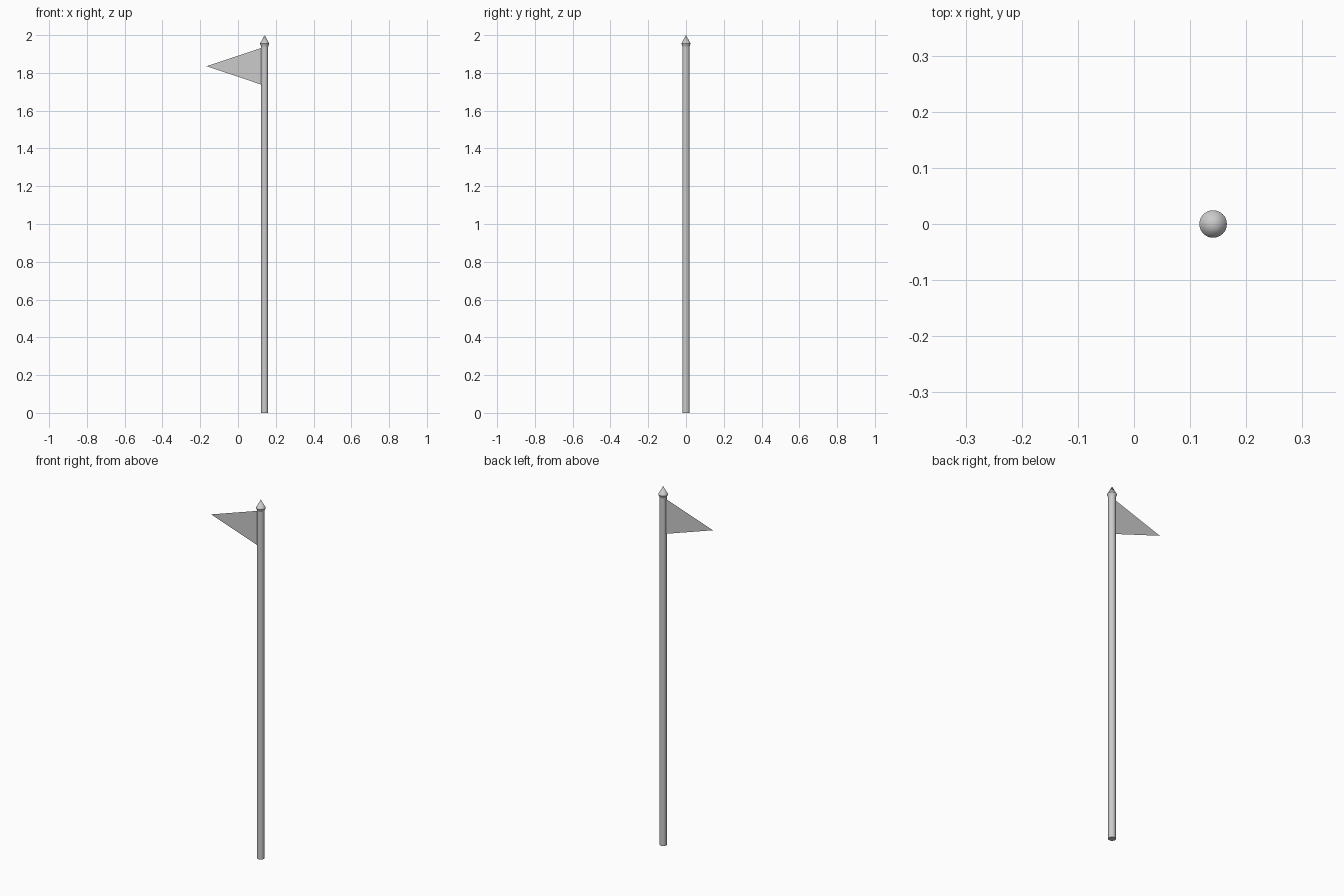
import bpy, bmesh, math

if "Cube" in bpy.data.objects:
    bpy.data.objects.remove(bpy.data.objects["Cube"])

POLE_X = 0.141
SIDES = 32


def lathe(name, profile):
    """Revolve (radius, z) points around the pole axis, closing both ends."""
    bm = bmesh.new()
    rings = []
    for r, z in profile:
        n = SIDES if r > 0 else 1
        rings.append([bm.verts.new((r * math.cos(2 * math.pi * i / SIDES),
                                    r * math.sin(2 * math.pi * i / SIDES), z))
                      for i in range(n)])
    for low, high in zip(rings, rings[1:]):
        for i in range(SIDES):
            j = (i + 1) % SIDES
            if len(high) == 1:
                bm.faces.new((low[i], low[j], high[0]))
            else:
                bm.faces.new((low[i], low[j], high[j], high[i]))
    bm.faces.new(rings[0][::-1])
    if len(rings[-1]) > 1:
        bm.faces.new(rings[-1])
    return add_object(name, bm, (POLE_X, 0, 0))


def add_object(name, bm, location=(0, 0, 0)):
    mesh = bpy.data.meshes.new(name)
    bm.to_mesh(mesh)
    bm.free()
    obj = bpy.data.objects.new(name, mesh)
    obj.location = location
    bpy.context.collection.objects.link(obj)
    return obj


# Round pole and its pointed finial
pole = lathe("pole", [(0.019, 0), (0.019, 1.94)])
finial = lathe("finial", [(0.019, 1.94), (0.0245, 1.955), (0, 2.0)])

# Triangular pennant, a single flat sheet
bm = bmesh.new()
bm.faces.new([bm.verts.new(p) for p in
              ((0.123, 0, 1.738), (0.123, 0, 1.932), (-0.166, 0, 1.835))])
add_object("pennant", bm)

# Smooth round parts, keep edges sharp
bpy.ops.object.select_all(action='DESELECT')
for obj in (pole, finial):
    obj.select_set(True)
bpy.context.view_layer.objects.active = pole
bpy.ops.object.shade_smooth_by_angle(angle=math.radians(20))
